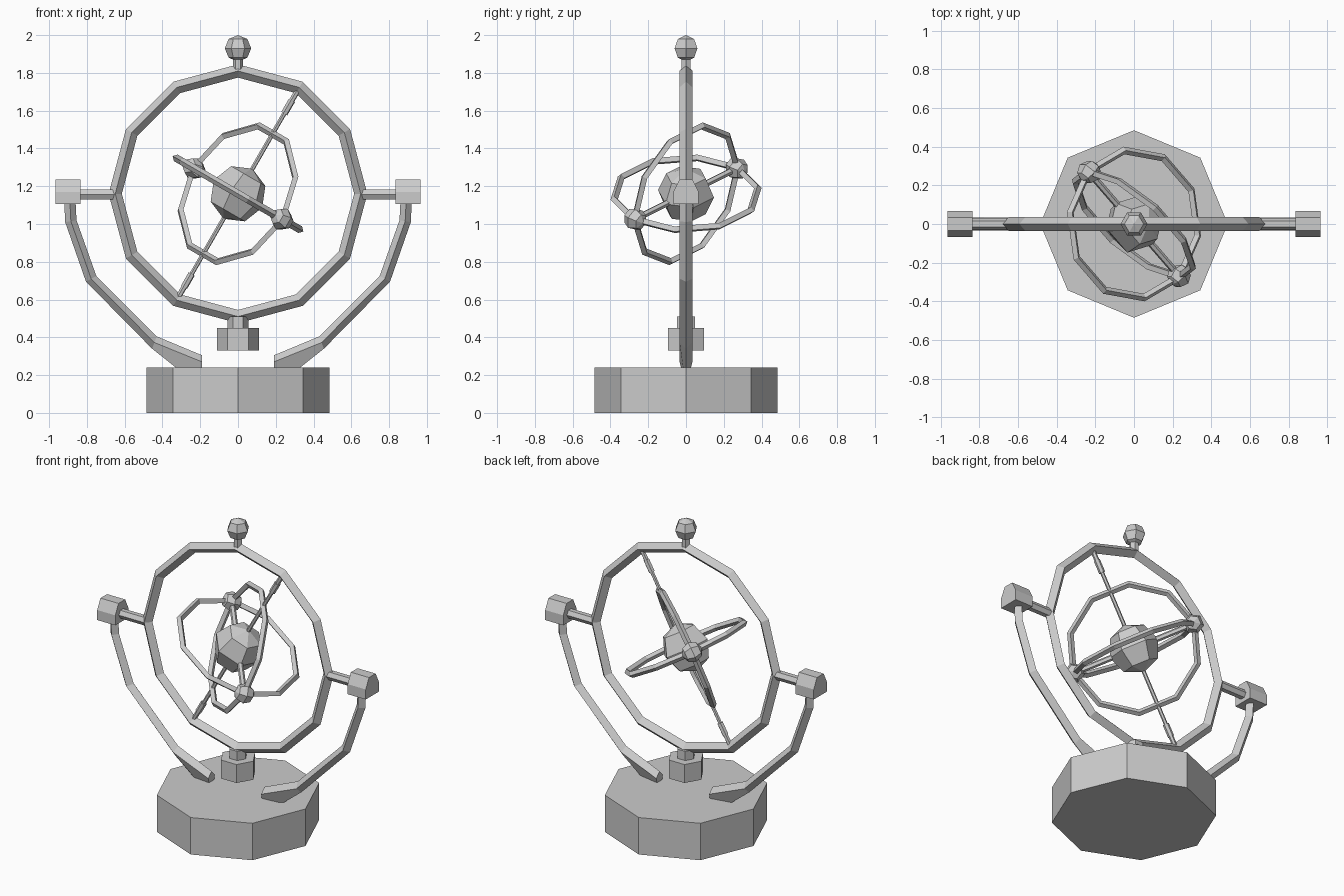
import bpy, bmesh, math
from mathutils import Matrix, Vector

if "Cube" in bpy.data.objects:
    bpy.data.objects.remove(bpy.data.objects["Cube"])

C = Vector((0, 0, 1.16))                      # centre of all rings


def finish(name, bm, mirror=False):
    bmesh.ops.remove_doubles(bm, verts=bm.verts, dist=1e-5)
    bmesh.ops.recalc_face_normals(bm, faces=bm.faces)
    me = bpy.data.meshes.new(name)
    bm.to_mesh(me)
    bm.free()
    ob = bpy.data.objects.new(name, me)
    bpy.context.collection.objects.link(ob)
    if mirror:
        ob.modifiers.new("mirror", 'MIRROR').use_axis = (True, False, False)
    return ob


def skin(bm, loops, closed):
    """Bridge equal-length point loops; cap the ends when not closed."""
    vs = [[bm.verts.new(p) for p in loop] for loop in loops]
    n, m = len(vs), len(vs[0])
    for i in range(n if closed else n - 1):
        a, b = vs[i], vs[(i + 1) % n]
        for j in range(m):
            k = (j + 1) % m
            bm.faces.new((a[j], a[k], b[k], b[j]))
    if not closed:
        bm.faces.new(vs[0])
        bm.faces.new(vs[-1])


def lathe(name, profile, sides, frame, closed=False, mirror=False):
    """Spin (radius, height) points round the frame's z axis."""
    bm = bmesh.new()
    ang = [2 * math.pi * i / sides for i in range(sides)]
    loops = [[frame @ Vector((r * math.cos(a), r * math.sin(a), z)) for a in ang]
             for r, z in profile]
    skin(bm, loops, closed)
    return finish(name, bm, mirror)


def frame(x, z, origin):
    y = z.cross(x)
    m = Matrix((x, y, z)).transposed().to_4x4()
    m.translation = origin
    return m


def ring(name, R, r, sides, fr):
    lathe(name, [(R + r, 0), (R, r), (R - r, 0), (R, -r)], sides, fr, closed=True)


def ball(name, r, fr):
    prof = [(r * math.sin(t * math.pi / 4), -r * math.cos(t * math.pi / 4)) for t in range(1, 4)]
    lathe(name, [(1e-7, -r)] + prof + [(1e-7, r)], 6, fr)


def rod(name, r, z0, z1, sides, fr, mirror=False):
    lathe(name, [(r, z0), (r, z1)], sides, fr, mirror=mirror)


X, Y, Z = Vector((1, 0, 0)), Vector((0, 1, 0)), Vector((0, 0, 1))
world = Matrix.Identity(4)

# Base and hub under the outer ring
rod("base", 0.485, 0, 0.24, 8, world)
rod("hub_block", 0.11, 0.33, 0.45, 6, world)
rod("hub_neck", 0.055, 0.44, 0.51, 6, world)

# Outer ring and finial
ring("outer_ring", 0.65, 0.035, 12, frame(X, -Y, C))
rod("finial_neck", 0.027, 1.80, 1.88, 6, world)
ball("finial", 0.07, Matrix.Translation((0, 0, 1.93)))

# Tilted axis and the two inner rings
d = Vector((0.5, 0, math.sqrt(0.75)))         # spin axis
u = Vector((math.sqrt(0.75), 0, -0.5))
e = (u - Y).normalized()                      # bead axis
spin = frame(e, d, C)
ring("inner_ring_flat", 0.385, 0.02, 10, spin)
ring("inner_ring_upright", 0.385, 0.02, 10, frame(e, e.cross(d), C))
ball("core", 0.153, spin)
rod("spin_axis", 0.012, -0.65, 0.65, 6, spin)
for s in (-1, 1):
    side = "upper" if s > 0 else "lower"
    rod("axis_sleeve_" + side, 0.019, s * 0.49, s * 0.57, 6, spin)
    rod("axis_end_" + side, 0.015, s * 0.56, s * 0.65, 6, spin)
    ball("bead_" + side, 0.062, frame(d, e.cross(d), C + e * 0.38 * s))
rod("bead_rod", 0.018, -0.38, 0.38, 6, frame(d, e, C))

# Side pivots
rod("pivot_pin", 0.03, 0.65, 0.85, 6, frame(Y, X, Vector((0, 0, 1.157))), mirror=True)

# Pivot housings: half-hexagon arch extruded along x
half = [(0.067, 1.105), (0.067, 1.17), (0.034, 1.235)]
arch = half + [(-y, z) for y, z in reversed(half)]
bm = bmesh.new()
skin(bm, [[(x, y, z) for y, z in arch] for x in (0.835, 0.965)], False)
finish("pivot_housing", bm, True)

# Curved support arms: inner edge, outer edge, position of side edge between them
path = [((0.86, 1.12), (0.92, 1.12), 0.5), ((0.855, 1.02), (0.915, 1.01), 0.5),
        ((0.75, 0.725), (0.805, 0.695), 0.5), ((0.43, 0.405), (0.455, 0.34), 0.5),
        ((0.19, 0.305), (0.19, 0.13), 0.2)]
loops = []
for (xi, zi), (xo, zo), t in path:
    xm, zm = xi + (xo - xi) * t, zi + (zo - zi) * t
    loops.append([(xi, 0, zi), (xm, -0.034, zm), (xo, 0, zo), (xm, 0.034, zm)])
bm = bmesh.new()
skin(bm, loops, False)
finish("support_arm", bm, True)
